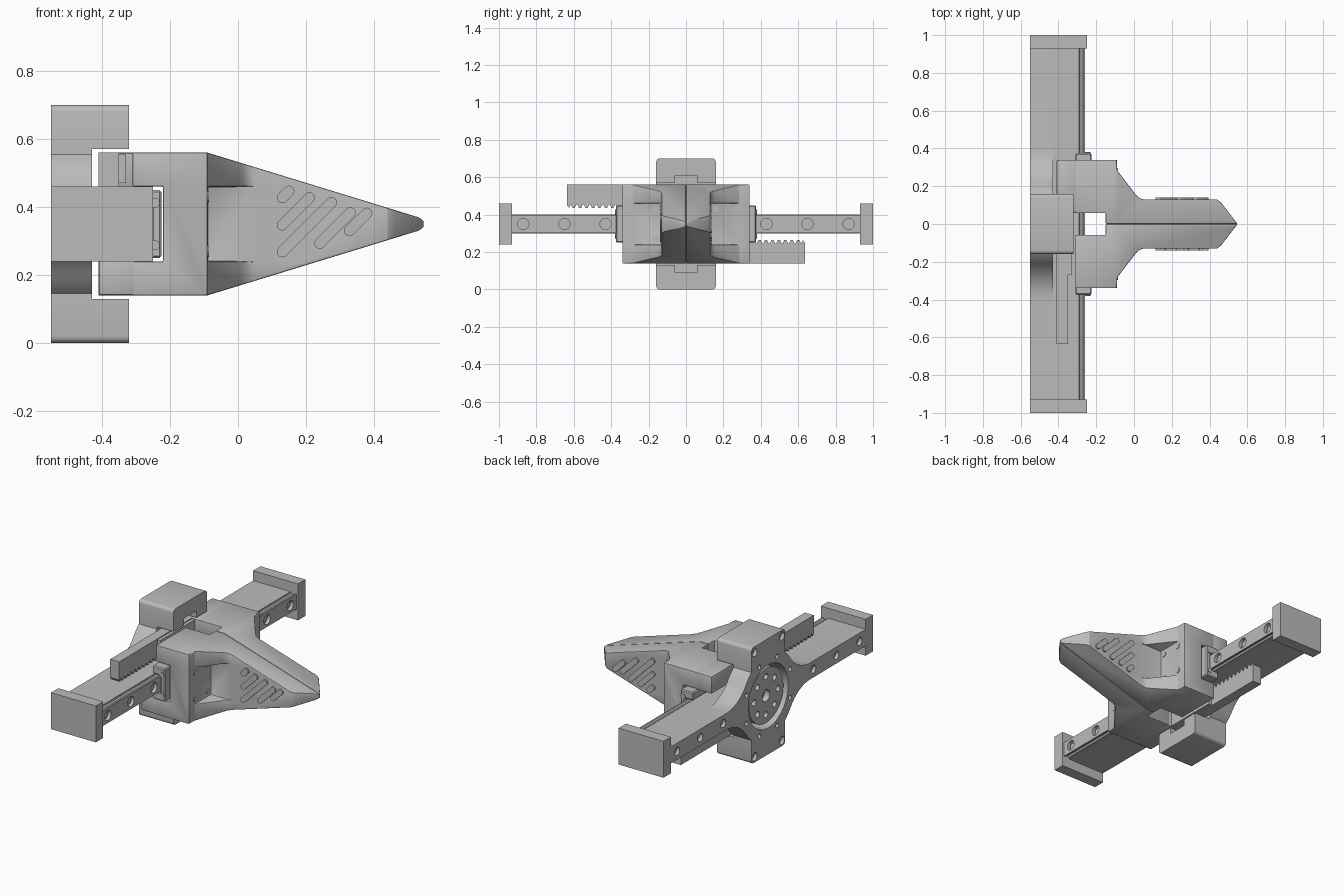
import bpy, bmesh, math
from mathutils import Matrix, Vector

cube = bpy.data.objects.get("Cube")
if cube:
    bpy.data.objects.remove(cube)

CZ = 0.35   # height of the symmetry axis
parts = []

grey = bpy.data.materials.new("machined grey")
grey.use_nodes = True
GREY = (0.5, 0.5, 0.5, 1)
grey.diffuse_color = GREY
grey.node_tree.nodes["Principled BSDF"].inputs["Base Color"].default_value = GREY


def to_object(name, bm):
    bmesh.ops.recalc_face_normals(bm, faces=bm.faces)
    mesh = bpy.data.meshes.new(name)
    bm.to_mesh(mesh)
    bm.free()
    mesh.materials.append(grey)
    ob = bpy.data.objects.new(name, mesh)
    bpy.context.collection.objects.link(ob)
    parts.append(ob)
    return ob


def prism(name, pts, axis, a, b):
    """Extrude a 2D outline along an axis from a to b."""
    place = {"x": lambda p, t: (t, p[0], p[1]),
             "y": lambda p, t: (p[0], t, p[1]),
             "z": lambda p, t: (p[0], p[1], t)}[axis]
    bm = bmesh.new()
    face = bm.faces.new([bm.verts.new(place(p, a)) for p in pts])
    geo = bmesh.ops.extrude_face_region(bm, geom=[face])["geom"]
    move = Vector(place((0, 0), b)) - Vector(place((0, 0), a))
    bmesh.ops.translate(bm, vec=move, verts=[v for v in geo if isinstance(v, bmesh.types.BMVert)])
    return to_object(name, bm)


def box(name, x0, x1, y0, y1, z0, z1):
    return prism(name, [(x0, y0), (x1, y0), (x1, y1), (x0, y1)], "z", z0, z1)


def rods(name, centres, r, x0, x1, sides=24):
    """Cylinders along x at the given (y, z) centres, in one object."""
    bm = bmesh.new()
    for y, z in centres:
        m = Matrix.Translation(((x0 + x1) / 2, y, z)) @ Matrix.Rotation(math.pi / 2, 4, "Y")
        bmesh.ops.create_cone(bm, cap_ends=True, segments=sides, radius1=r, radius2=r,
                              depth=x1 - x0, matrix=m)
    return to_object(name, bm)


def apply_mod(ob, mod):
    bpy.context.view_layer.objects.active = ob
    bpy.ops.object.modifier_apply(modifier=mod.name)


def combine(ob, other, op="DIFFERENCE"):
    mod = ob.modifiers.new("cut", "BOOLEAN")
    mod.operation, mod.object, mod.solver = op, other, "EXACT"
    apply_mod(ob, mod)
    parts.remove(other)
    bpy.data.objects.remove(other)


def bevel(ob, width, segments=2):
    mod = ob.modifiers.new("bevel", "BEVEL")
    mod.width, mod.segments, mod.limit_method = width, segments, "ANGLE"
    apply_mod(ob, mod)


def arc(cy, cz, r, a0, a1, n):
    return [(cy + r * math.cos(math.radians(a0 + (a1 - a0) * i / n)),
             cz + r * math.sin(math.radians(a0 + (a1 - a0) * i / n))) for i in range(n + 1)]


def ring(r, n, start=0):
    return [(y, z + CZ) for y, z in arc(0, 0, r, start, start + 360, n)[:-1]]


# Mounting flange: disc blended into the beam, with pads above and below
quarter = [(0.94, 0.05)] + arc(0.40, 0.276, 0.226, 270, 214.6, 8)
quarter += arc(0, 0, 0.26, 36, 52, 4)[1:] + arc(0.14, 0.33, 0.02, 0, 90, 4)
half = quarter + [(-y, z) for y, z in reversed(quarter)]
outline = half + [(y, -z) for y, z in reversed(half)]
flange = prism("flange", [(y, z + CZ) for y, z in outline], "x", -0.55, -0.43)
combine(flange, rods("bore", [(0, CZ)], 0.19, -0.6, -0.4, 64))
HOLES = [s * y for y in (0.43, 0.65, 0.87) for s in (-1, 1)]
pad_bolts = [(sy * 0.13, CZ + sz * 0.315) for sy in (-1, 1) for sz in (-1, 1)]
combine(flange, rods("bolt_holes", [(y, CZ) for y in HOLES] + pad_bolts, 0.024, -0.6, -0.53))
combine(flange, rods("ring_holes", ring(0.225, 8, 22.5), 0.014, -0.6, -0.52, 16))

# Drive disc inside the flange and the pinion it turns
disc = rods("drive_disc", [(0, CZ)], 0.165, -0.535, -0.43, 64)
combine(disc, rods("disc_holes", ring(0.115, 8), 0.018, -0.6, -0.50, 16))
combine(disc, rods("hub_hole", [(0, CZ)], 0.035, -0.6, -0.50))
rods("hub", [(0, CZ)], 0.02, -0.51, -0.49)
rods("pinion", [(0, CZ)], 0.085, -0.43, -0.35, 32)

# Beam, guide rail and end plates
box("beam", -0.43, -0.30, -0.94, 0.94, CZ - 0.05, CZ + 0.05)
rail_half = [(-0.31, 0.045), (-0.292, 0.045), (-0.285, 0.036), (-0.275, 0.036), (-0.268, 0.045), (-0.26, 0.045)]
rail_pts = [(x, CZ + z) for x, z in rail_half] + [(x, CZ - z) for x, z in reversed(rail_half)]
rail = prism("guide_rail", rail_pts, "y", -0.94, 0.94)
combine(rail, rods("counterbores", [(y, CZ) for y in HOLES], 0.03, -0.28, -0.2))
rods("rail_bolts", [(y, CZ) for y in HOLES], 0.018, -0.29, -0.272)
for s, side in ((-1, "front"), (1, "back")):
    y0, y1 = sorted((s * 0.93, s))
    box(side + "_end_plate", -0.55, -0.25, y0, y1, CZ - 0.11, CZ + 0.11)

# Guard pads reaching forward, each with two feet
for s, side in ((-1, "lower"), (1, "upper")):
    pts = [(0.16, 0.22), (0.06, 0.22), (0.06, 0.26)]
    pts = arc(0.14, 0.33, 0.02, 90, 0, 4) + pts
    pts = pts + [(-y, z) for y, z in reversed(pts)]
    prism(side + "_guard", [(y, CZ + s * z) for y, z in pts], "x", -0.435, -0.32)

# Jaw: plan outline crossed with the tapering side outline
first = len(parts)
plan = [(-0.31, 0.058), (-0.31, 0.34), (-0.09, 0.34), (-0.09, 0.285), (0.01, 0.155), (0.025, 0.139),
        (0.05, 0.13), (0.44, 0.13), (0.46, 0.115), (0.548, 0.001), (-0.15, 0.001), (-0.15, 0.058)]
jaw = prism("jaw", plan, "z", 0.1, 0.6)
side_half = [(-0.5, 0.21), (-0.09, 0.21), (0.53, 0.02), (0.55, 0.008)]
side_pts = [(x, CZ + z) for x, z in side_half] + [(x, CZ - z) for x, z in reversed(side_half)]
combine(jaw, prism("side_outline", side_pts, "y", -0.1, 0.5), "INTERSECT")
combine(jaw, box("pocket", -0.09, 0.2, 0.13, 0.4, CZ - 0.11, CZ + 0.11))
combine(jaw, box("carriage_slot", -0.4, -0.22, -0.1, 0.5, CZ - 0.11, CZ + 0.11))
bevel(jaw, 0.008)
screws = [(y, CZ + z) for y in (0.16, 0.28) for z in (-0.08, 0.08)]
rods("jaw_screws", screws, 0.017, -0.10, -0.086, 16)

# Sliding carriage with its end cap screws
carriage = box("carriage", -0.31, -0.225, 0.10, 0.375, CZ - 0.1, CZ + 0.1)
combine(carriage, box("rail_channel", -0.4, -0.255, 0, 0.5, CZ - 0.052, CZ + 0.052))
bevel(carriage, 0.006, 1)
for z in (-0.062, 0.062):
    prism("cap_screw", arc(-0.245, CZ + z, 0.015, 0, 337.5, 15), "y", 0.37, 0.38)

# Toothed rack and the leg that ties it to the jaw
P = 0.0345
teeth = []
for i in range(18):
    y = -0.615 + i * P
    teeth += [(y, 0.455), (y + P * 0.25, 0.436), (y + P * 0.6, 0.436), (y + P * 0.85, 0.455)]
prism("rack", [(-0.635, 0.56), (-0.635, 0.45), (-0.625, 0.436)] + teeth + [(0.1, 0.455), (0.1, 0.56)],
      "x", -0.41, -0.35)
box("rack_rib", -0.35, -0.33, -0.27, 0.1, 0.47, 0.555)
leg = box("rack_leg", -0.41, -0.30, 0.06, 0.34, 0.455, 0.56)
bevel(leg, 0.008)

# Raised diagonal grip ribs on the outer side of the finger
RIBS = [(0.13, 0.427, 0.02), (0.13, 0.347, 0.08), (0.13, 0.268, 0.145), (0.24, 0.293, 0.09), (0.327, 0.33, 0.052)]
for x, z, run in RIBS:
    z = 2 * CZ - z   # flipped here, since the copy below turns it upright at the front
    pts = arc(x, z, 0.016, 45, 225, 8) + arc(x + run, z - run, 0.016, 225, 405, 8)
    prism("grip_rib", pts, "y", 0.125, 0.139)

# Opposite jaw: the same parts turned half way around the long axis
turn = Matrix.Translation((0, 0, CZ)) @ Matrix.Rotation(math.pi, 4, "X") @ Matrix.Translation((0, 0, -CZ))
for ob in parts[first:]:
    twin = ob.copy()
    twin.name = "opposite_" + ob.name.split(".")[0]
    twin.matrix_world = turn
    bpy.context.collection.objects.link(twin)

# Smooth the round parts, keep the edges sharp
bpy.ops.object.select_all(action="DESELECT")
for ob in parts:
    ob.select_set(True)
bpy.context.view_layer.objects.active = parts[0]
bpy.ops.object.shade_smooth_by_angle(angle=math.radians(30))
